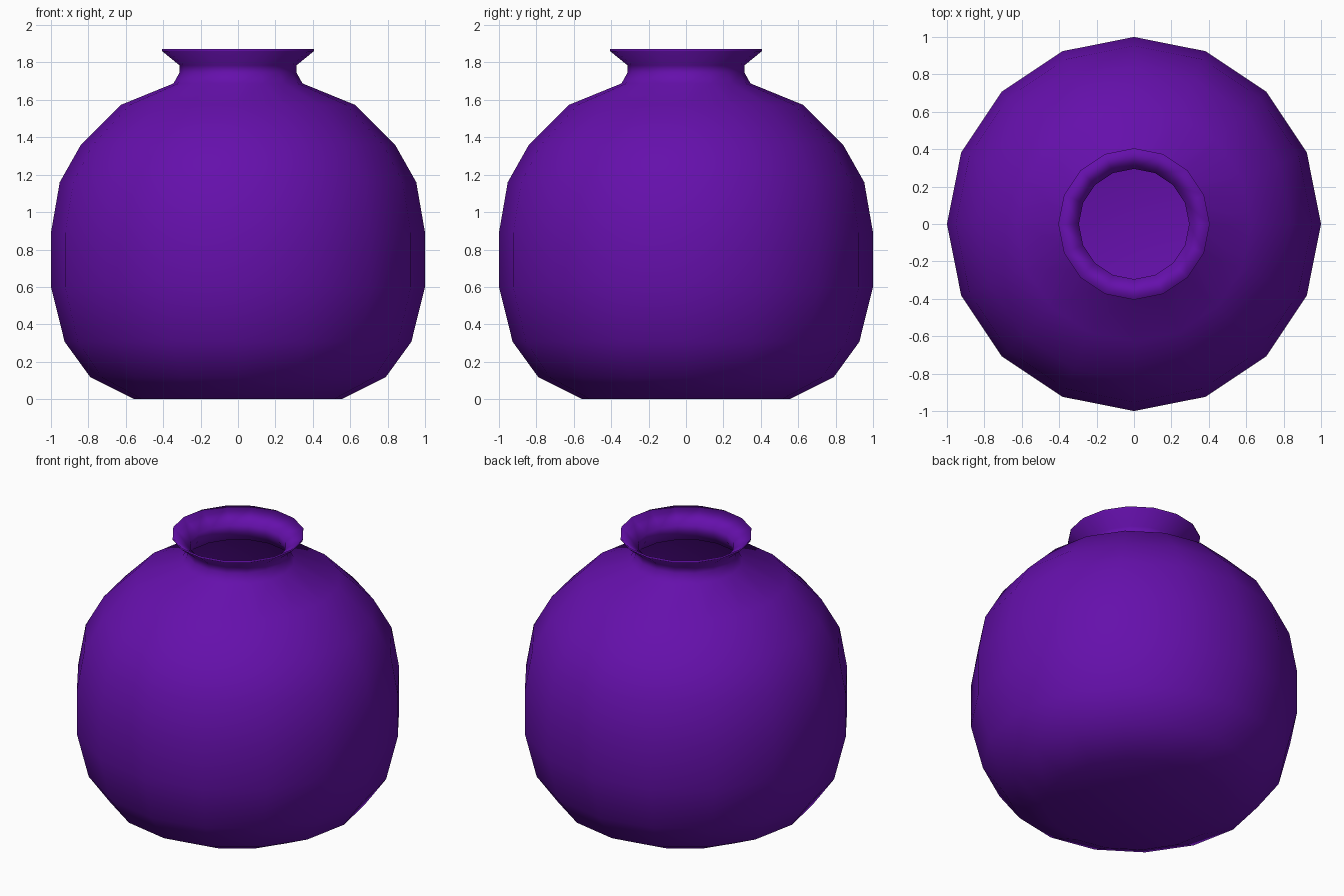
import bpy, bmesh, math

if "Cube" in bpy.data.objects:
    bpy.data.objects.remove(bpy.data.objects["Cube"])

SIDES = 16

# Outer wall from foot to lip, as (radius, height)
outer = [(0.555, 0), (0.79, 0.118), (0.927, 0.307), (1.0, 0.6), (1.0, 0.89),
         (0.953, 1.16), (0.84, 1.36), (0.627, 1.573), (0.345, 1.688),
         (0.313, 1.745), (0.313, 1.785), (0.405, 1.86), (0.405, 1.873)]
# Inner wall from neck down to the floor
inner = [(0.295, 1.79), (0.295, 1.74), (0.333, 1.675), (0.617, 1.557),
         (0.827, 1.348), (0.936, 1.155), (0.983, 0.888), (0.983, 0.602),
         (0.911, 0.315), (0.78, 0.131), (0.55, 0.017)]


def lathe(name, profile, material):
    """Revolve a profile whose two ends are closed at the axis."""
    bm = bmesh.new()
    rings = []
    for r, z in profile:
        angles = [2 * math.pi * i / SIDES for i in range(SIDES)]
        rings.append([bm.verts.new((r * math.cos(a), r * math.sin(a), z)) for a in angles])
    for lo, hi in zip(rings, rings[1:]):
        for i in range(SIDES):
            j = (i + 1) % SIDES
            bm.faces.new((lo[i], lo[j], hi[j], hi[i]))
    bm.faces.new(rings[0][::-1])
    bm.faces.new(rings[-1])
    bmesh.ops.recalc_face_normals(bm, faces=bm.faces)
    for f in bm.faces:
        f.smooth = True
    mesh = bpy.data.meshes.new(name)
    bm.to_mesh(mesh)
    bm.free()
    mesh.materials.append(material)
    obj = bpy.data.objects.new(name, mesh)
    bpy.context.collection.objects.link(obj)
    return obj


purple = bpy.data.materials.new("deep purple")
purple.diffuse_color = (0.13, 0.005, 0.41, 1)
purple.use_nodes = True
purple.node_tree.nodes["Principled BSDF"].inputs["Base Color"].default_value = purple.diffuse_color

# Hollow round vase with a flared lip
lathe("vase", outer + inner, purple)
